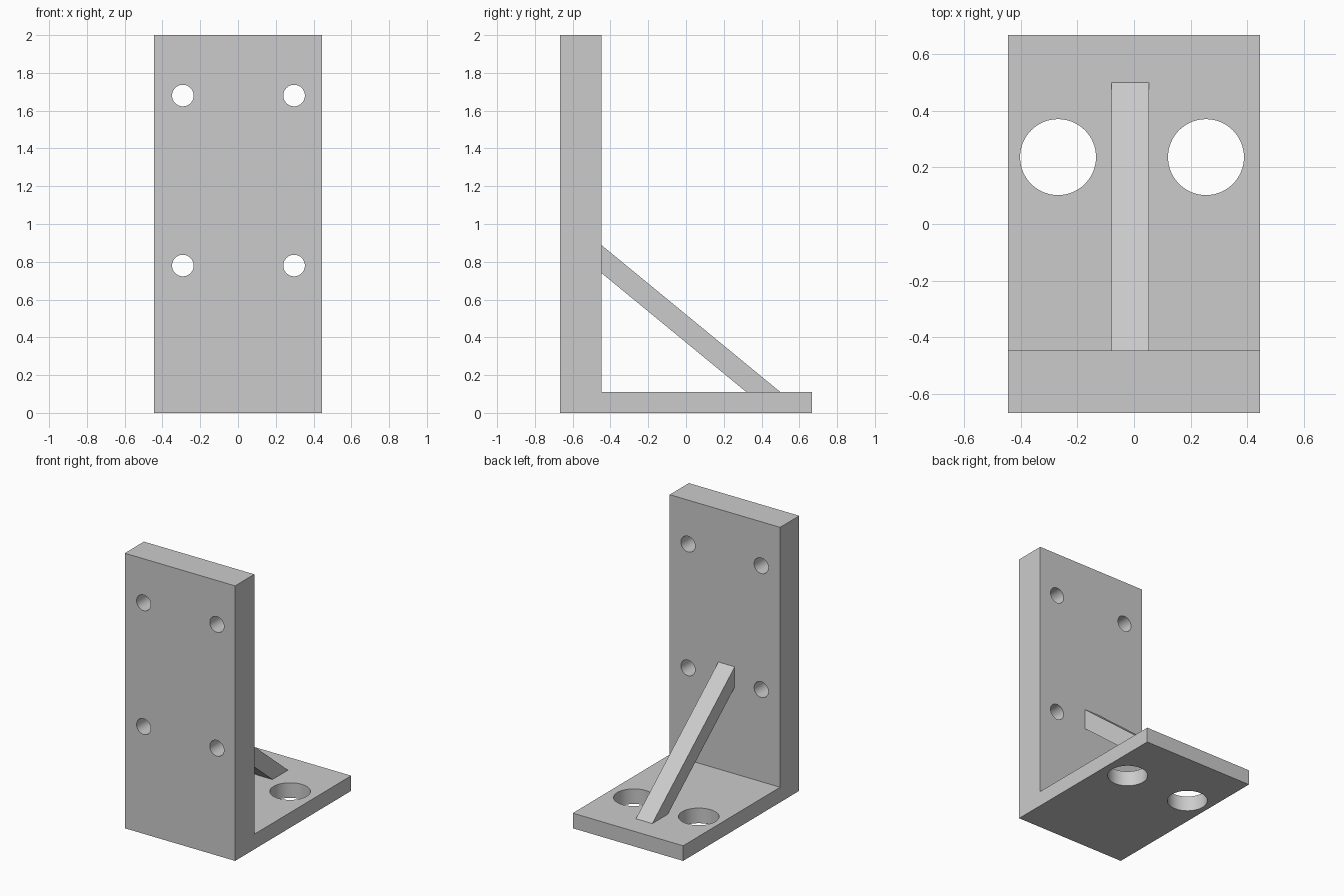
import bpy
import bmesh
import math
from mathutils import Matrix

cube = bpy.data.objects.get("Cube")
if cube:
    bpy.data.objects.remove(cube, do_unlink=True)

grey = bpy.data.materials.new("plain_grey")
grey.use_nodes = True
colour = (0.6, 0.6, 0.6, 1)
grey.diffuse_color = colour
grey.node_tree.nodes["Principled BSDF"].inputs["Base Color"].default_value = colour


def link(name, bm):
    """Turn a bmesh into a grey object."""
    bmesh.ops.recalc_face_normals(bm, faces=bm.faces)
    mesh = bpy.data.meshes.new(name)
    bm.to_mesh(mesh)
    bm.free()
    mesh.materials.append(grey)
    obj = bpy.data.objects.new(name, mesh)
    bpy.context.collection.objects.link(obj)
    return obj


def extrude_profile(name, profile, x0, x1):
    """Extrude a (y, z) outline from x0 to x1."""
    bm = bmesh.new()
    face = bm.faces.new([bm.verts.new((x0, y, z)) for y, z in profile])
    side = bmesh.ops.extrude_face_region(bm, geom=[face])["geom"]
    verts = [v for v in side if isinstance(v, bmesh.types.BMVert)]
    bmesh.ops.translate(bm, verts=verts, vec=(x1 - x0, 0, 0))
    return link(name, bm)


def add_cylinder(bm, centre, radius, depth, upright):
    turn = Matrix() if upright else Matrix.Rotation(math.pi / 2, 4, "X")
    bmesh.ops.create_cone(bm, cap_ends=True, segments=64, radius1=radius,
                          radius2=radius, depth=depth,
                          matrix=Matrix.Translation(centre) @ turn)


# L-shaped bracket: tall wall plate and base plate in one piece
WALL, FLOOR, BACK, HALF = -0.447, 0.11, 0.667, 0.444
bracket = extrude_profile("bracket", [
    (-BACK, 0), (BACK, 0), (BACK, FLOOR),
    (WALL, FLOOR), (WALL, 2), (-BACK, 2)], -HALF, HALF)

# Screw holes through the wall, large holes through the base
bm = bmesh.new()
for x in (-0.292, 0.297):
    for z in (0.78, 1.68):
        add_cylinder(bm, (x, -0.557, z), 0.057, 0.4, False)
for x in (-0.268, 0.254):
    add_cylinder(bm, (x, 0.236, 0.05), 0.134, 0.3, True)
cutter = link("hole_cutter", bm)
cutter.hide_render = True

cut = bracket.modifiers.new("holes", "BOOLEAN")
cut.operation = "DIFFERENCE"
cut.solver = "EXACT"
cut.object = cutter
bpy.ops.object.select_all(action="DESELECT")
bpy.context.view_layer.objects.active = bracket
bracket.select_set(True)
bpy.ops.object.modifier_apply(modifier=cut.name)
bpy.data.objects.remove(cutter, do_unlink=True)
bpy.ops.object.shade_smooth_by_angle(angle=math.radians(30))

# Diagonal brace between wall and base
extrude_profile("diagonal_brace", [
    (WALL, 0.74), (0.32, FLOOR), (0.5, FLOOR), (WALL, 0.888)], -0.079, 0.053)
